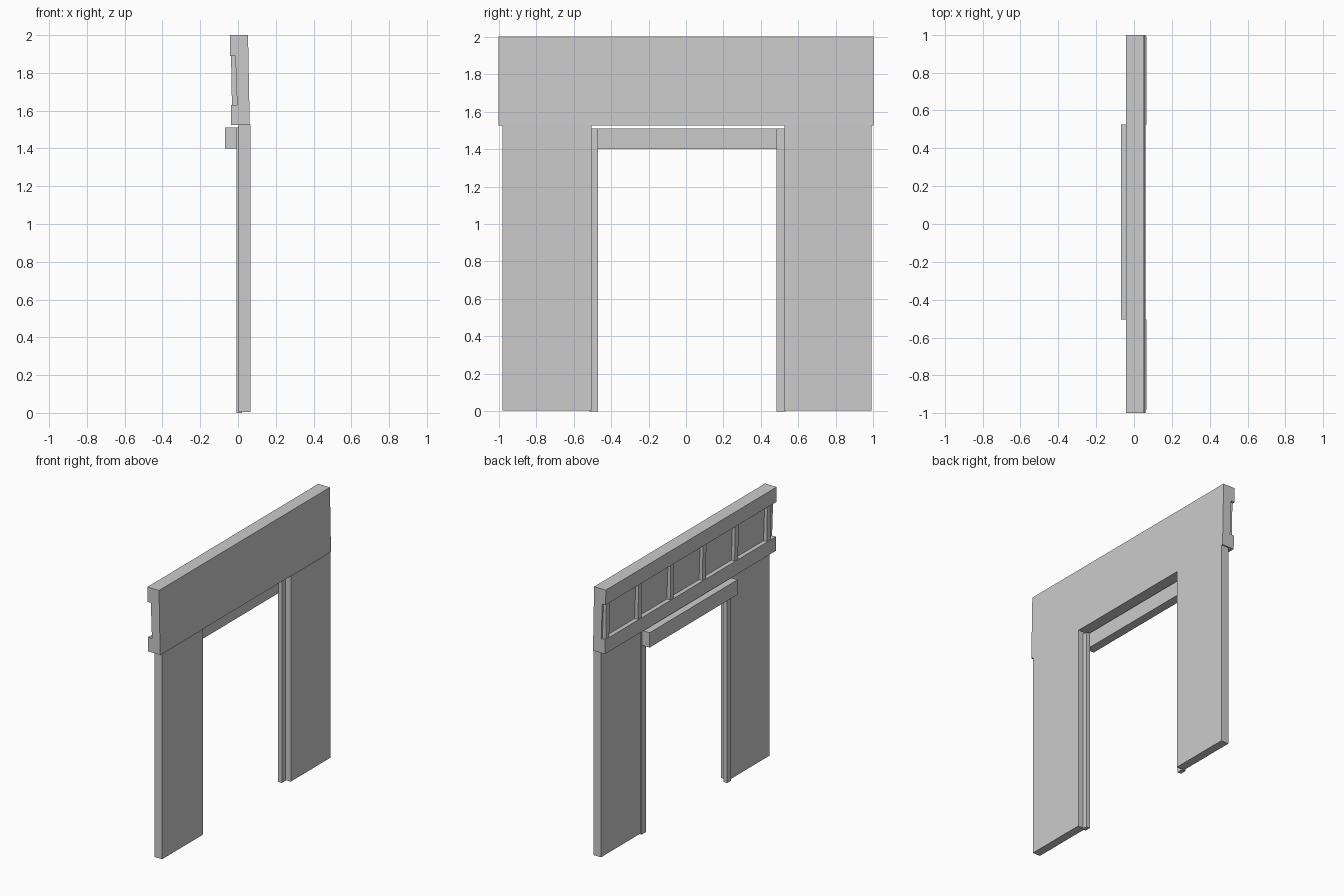
import bpy, bmesh

if "Cube" in bpy.data.objects:
    bpy.data.objects.remove(bpy.data.objects["Cube"])


def prism(name, profile, y0, y1):
    """Extrude an (x, z) profile along y."""
    bm = bmesh.new()
    face = bm.faces.new([bm.verts.new((x, y0, z)) for x, z in profile])
    new = bmesh.ops.extrude_face_region(bm, geom=[face])["geom"]
    verts = [v for v in new if isinstance(v, bmesh.types.BMVert)]
    bmesh.ops.translate(bm, verts=verts, vec=(0, y1 - y0, 0))
    bmesh.ops.recalc_face_normals(bm, faces=bm.faces)
    mesh = bpy.data.meshes.new(name)
    bm.to_mesh(mesh)
    bm.free()
    obj = bpy.data.objects.new(name, mesh)
    bpy.context.collection.objects.link(obj)
    return obj


def box(name, x0, x1, y0, y1, z0, z1):
    return prism(name, [(x0, z0), (x1, z0), (x1, z1), (x0, z1)], y0, y1)


# Header: slightly leaning C section with top and bottom rails
prism("header", [(-0.036, 1.525), (0.062, 1.525), (0.053, 2.0), (-0.043, 2.0),
                 (-0.042, 1.89), (-0.014, 1.89), (-0.005, 1.63), (-0.037, 1.63)],
      -1.0, 1.0)

# Small posts dividing the recessed band into panels
for i in range(6):
    y = 0.965 - i * 0.377
    prism(f"divider_post_{i + 1}", [(-0.032, 1.62), (0.0, 1.62), (0.0, 1.9), (-0.037, 1.9)],
          y - 0.02, y + 0.02)

# Wall slabs either side of the opening
box("left_wall", 0.003, 0.065, -0.98, -0.505, 0.005, 1.526)
box("right_wall", 0.003, 0.065, 0.525, 0.99, 0.005, 1.526)

# Door jambs
box("left_jamb", -0.008, 0.022, -0.515, -0.47, 0.0, 1.51)
box("right_jamb", -0.008, 0.022, 0.482, 0.53, 0.0, 1.51)

# Lintel hung behind the opening
box("lintel", -0.07, -0.004, -0.505, 0.525, 1.40, 1.51)
